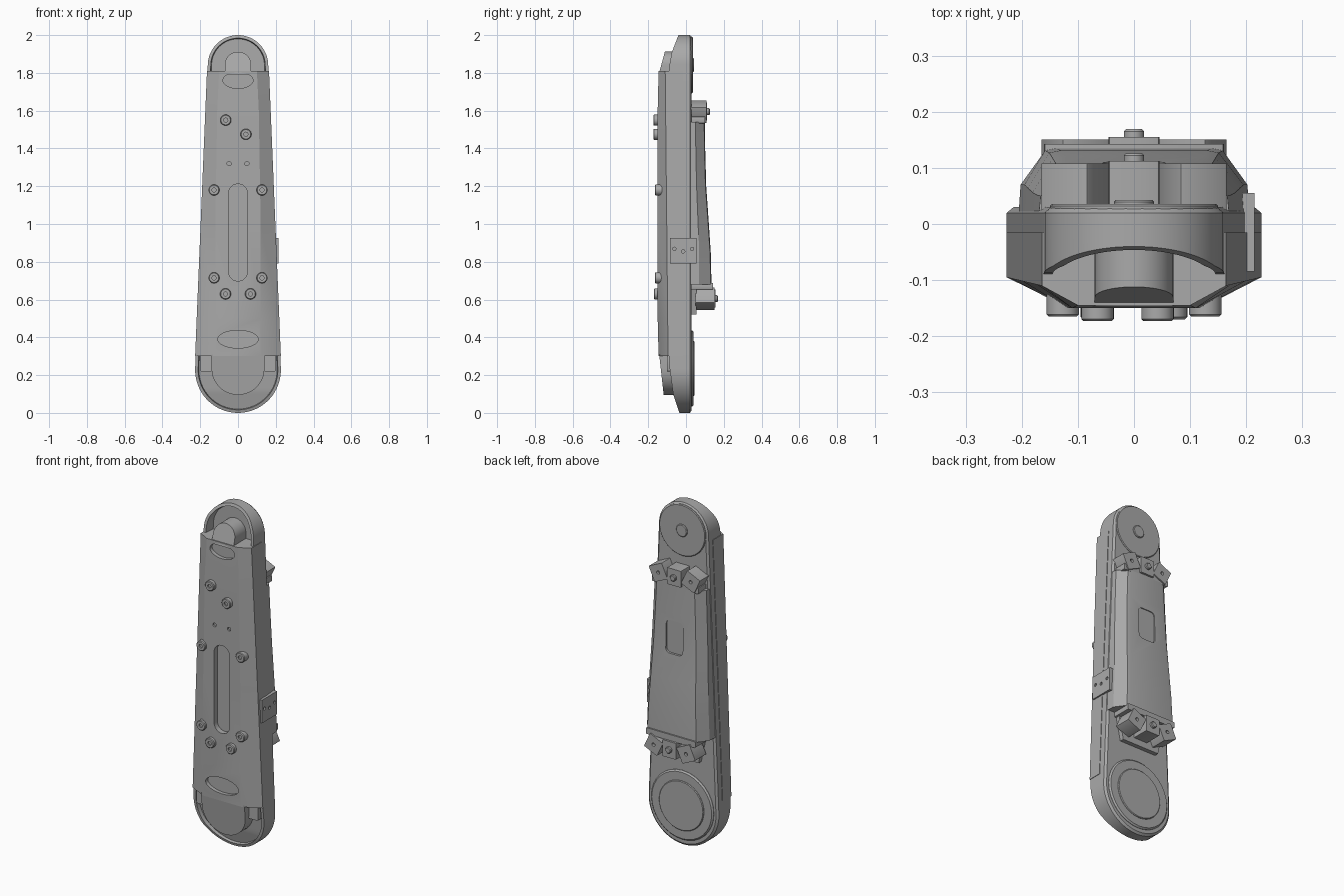
import bpy, bmesh, math
from mathutils import Vector, Matrix

cube = bpy.data.objects.get("Cube")
if cube:
    bpy.data.objects.remove(cube, do_unlink=True)

grey = bpy.data.materials.new("plain_grey")
grey.use_nodes = True
grey.diffuse_color = (0.4, 0.4, 0.4, 1)
grey.node_tree.nodes["Principled BSDF"].inputs["Base Color"].default_value = (0.4, 0.4, 0.4, 1)


def finish(name, bm):
    bmesh.ops.remove_doubles(bm, verts=bm.verts, dist=0.0002)
    bmesh.ops.recalc_face_normals(bm, faces=bm.faces)
    mesh = bpy.data.meshes.new(name)
    bm.to_mesh(mesh)
    bm.free()
    mesh.materials.append(grey)
    mesh.shade_smooth()
    mesh.set_sharp_from_angle(angle=math.radians(28))
    ob = bpy.data.objects.new(name, mesh)
    bpy.context.collection.objects.link(ob)
    return ob


def loft(name, rings):
    """Closed solid through equal-length rings of points."""
    bm = bmesh.new()
    vs = [[bm.verts.new(p) for p in r] for r in rings]
    n = len(vs[0])
    for a, b in zip(vs, vs[1:]):
        for i in range(n):
            j = (i + 1) % n
            bm.faces.new((a[i], a[j], b[j], b[i]))
    bm.faces.new(vs[0])
    bm.faces.new(vs[-1])
    return finish(name, bm)


def lerp_table(table, z):
    for (z0, v0), (z1, v1) in zip(table, table[1:]):
        if z <= z1:
            t = max(0, (z - z0) / (z1 - z0))
            return v0 + (v1 - v0) * t
    return table[-1][1]


def oval(x, z, rx, rz, n=32):
    return [(x + rx * math.cos(k * math.tau / n), z + rz * math.sin(k * math.tau / n)) for k in range(n)]


def rounded(x, z, hx, hz, r, n=6):
    pts = []
    for q, (sx, sz) in enumerate(((1, 1), (-1, 1), (-1, -1), (1, -1))):
        for k in range(n + 1):
            a = (q + k / n) * math.pi / 2
            pts.append((x + sx * (hx - r) + r * math.cos(a), z + sz * (hz - r) + r * math.sin(a)))
    return pts


def prism(name, outline, y0, y1):
    return loft(name, [[(x, y, z) for x, z in outline] for y in (y0, y1)])


def disc(name, x, z, r, y0, y1, bevel=0.004):
    """Round disc from y0 outward to y1 with a chamfered outer edge."""
    s = math.copysign(bevel, y1 - y0)
    layers = ((r, y0), (r, y1 - s), (r - bevel, y1))
    return loft(name, [[(px, y, pz) for px, pz in oval(x, z, q, q)] for q, y in layers])


def cut(target, cutters):
    for c in cutters:
        c.hide_render = True
        m = target.modifiers.new("cut", "BOOLEAN")
        m.operation, m.solver, m.object = "DIFFERENCE", "EXACT", c
    dg = bpy.context.evaluated_depsgraph_get()
    mesh = bpy.data.meshes.new_from_object(target.evaluated_get(dg))
    target.modifiers.clear()
    target.data = mesh
    mesh.set_sharp_from_angle(angle=math.radians(28))
    for c in cutters:
        bpy.data.objects.remove(c, do_unlink=True)


# Tapered capsule outline, right half from bottom to top
R, r = 0.227, 0.16
ZB, ZT = R, 2 - r
TILT = math.asin((R - r) / (ZT - ZB))


def half_outline(inset, n=16, m=12):
    pts = []
    for k in range(n + 1):
        a = -math.pi / 2 + (math.pi / 2 + TILT) * k / n
        pts.append(((R - inset) * math.cos(a), ZB + (R - inset) * math.sin(a)))
    up = []
    for k in range(n + 1):
        a = TILT + (math.pi / 2 - TILT) * k / n
        up.append(((r - inset) * math.cos(a), ZT + (r - inset) * math.sin(a)))
    p, q = Vector(pts[-1]), Vector(up[0])
    return pts + [tuple(p.lerp(q, k / m)) for k in range(1, m)] + up


def width(z):
    return R + (r - R) * (z - ZB) / (ZT - ZB)


# Main body: tapered capsule with a raised rim around the front
rim = [(0, -0.035), (0.1, -0.068), (0.3, -0.095), (1.8, -0.095), (1.91, -0.075), (2, -0.04)]
floor = [(0, -0.02), (0.12, -0.05), (0.3, -0.07), (1.6, -0.03), (2, -0.025)]
layers = [(0.012, lambda z: 0.03), (0, lambda z: 0.02), (0, lambda z: lerp_table(rim, z)),
          (0.016, lambda z: lerp_table(rim, z)), (0.02, lambda z: lerp_table(floor, z))]
bm = bmesh.new()
sides = []
for inset, fy in layers:
    half = half_outline(inset)
    sides.append([[bm.verts.new((s * x, fy(z), z)) for x, z in half] for s in (1, -1)])
for a, b in zip(sides, sides[1:]):
    for u, v in zip(a, b):
        for i in range(len(u) - 1):
            bm.faces.new((u[i], u[i + 1], v[i + 1], v[i]))
for right, left in (sides[0], sides[-1]):
    for i in range(len(right) - 1):
        bm.faces.new((right[i], right[i + 1], left[i + 1], left[i]))
finish("main_body", bm)

# Front cover with chamfered sides
rings = []
for z, chamfer_y, flat, front in ((0.3, -0.095, 0.125, -0.145), (0.5, -0.097, 0.12, -0.15), (1.0, -0.102, 0.12, -0.15),
                                  (1.6, -0.108, 0.11, -0.15), (1.81, -0.11, 0.1, -0.145)):
    w = width(z) + 0.003
    half = [(w, -0.015), (w, chamfer_y), (flat, front)]
    rings.append([(x, y, z) for x, y in half] + [(-x, y, z) for x, y in reversed(half)])
cover = loft("front_cover", rings)
cutters = [prism("slot_cutter", rounded(0, 0.955, 0.05, 0.257, 0.05), -0.2, -0.12),
           prism("lower_oval_cutter", oval(0, 0.39, 0.107, 0.047), -0.2, -0.125),
           prism("upper_oval_cutter", oval(0, 1.76, 0.08, 0.042), -0.2, -0.125)]
cutters += [prism("dimple_cutter", oval(x, 1.32, 0.011, 0.011, 16), -0.2, -0.14) for x in (-0.047, 0.047)]
cut(cover, cutters)


# Joint hubs with slanted fronts, growing out of each end of the cover
def hub(name, zc, rad, z_end, y_end, y_tip, up):
    outline = [(rad, z_end)] + [(rad * math.cos(k * math.pi / 20), zc + up * rad * math.sin(k * math.pi / 20))
                                for k in range(21)] + [(-rad, z_end)]
    tip = zc + up * rad
    front = [(x, y_end + (y_tip - y_end) * (z - z_end) / (tip - z_end), z) for x, z in outline]
    loft(name, [[(x, 0, z) for x, z in outline], front])


hub("lower_hub", 0.235, 0.14, 0.31, -0.142, -0.118, -1)
hub("upper_hub", 1.842, 0.07, 1.79, -0.145, -0.112, 1)
for s in (1, -1):
    prism("cover_foot", rounded(s * 0.168, 0.265, 0.03, 0.045, 0.004, 2), -0.02, -0.1)

# Front screws: collar with a hollow head
for x, z, y in ((-0.065, 1.55, -0.173), (0.042, 1.475, -0.173), (-0.127, 1.18, -0.165), (0.127, 1.18, -0.165),
                (-0.127, 0.715, -0.165), (0.127, 0.715, -0.165), (-0.066, 0.63, -0.17), (0.066, 0.63, -0.17)):
    screw = disc("front_screw", x, z, 0.029, -0.11, y)
    cut(screw, [prism("socket_cutter", oval(x, z, 0.011, 0.011, 16), y - 0.02, y + 0.008)])

# Round joint caps on the back
disc("lower_back_cap", 0, 0.235, 0.202, 0.02, 0.04, 0.008)
disc("lower_back_cap_centre", 0, 0.235, 0.145, 0.03, 0.046)
disc("upper_back_cap", 0, 1.842, 0.15, 0.02, 0.036)
disc("upper_back_cap_centre", 0, 1.842, 0.036, 0.03, 0.043)

# Bowed back panel with a shallow window
rings = []
for z, edge_y, top_y in ((0.68, 0.07, 0.135), (0.85, 0.07, 0.131), (1.0, 0.064, 0.121),
                         (1.2, 0.056, 0.107), (1.38, 0.052, 0.102), (1.54, 0.05, 0.1)):
    w = width(z)
    half = [(w - 0.002, 0.01), (w - 0.006, edge_y), (w - 0.05, top_y - 0.004), (w - 0.07, top_y)]
    rings.append([(x, y, z) for x, y in half] + [(-x, y, z) for x, y in reversed(half)])
panel = loft("back_panel", rings)
cut(panel, [prism("window_cutter", rounded(0, 1.24, 0.055, 0.095, 0.025), 0.098, 0.2)])


# Clip brackets holding the panel: base bar, middle block and two splayed blocks
def bracket(name, zc, y0, y1, lean, bar_z, bar_x):
    prism(name + "_bar", rounded(0, bar_z, bar_x, 0.018, 0.005, 2), 0.01, y1 - 0.012)
    prism(name + "_middle", rounded(0, zc, 0.045, 0.048, 0.004, 2), 0.01, y1)
    disc(name + "_middle_stud", 0, zc, 0.018, y0, y1 + 0.014)
    for s in (1, -1):
        a = -s * lean * math.radians(25)
        turn = Matrix.Rotation(a, 2)
        pts = [turn @ Vector(p) + Vector((s * 0.105, zc)) for p in rounded(0, 0, 0.046, 0.046, 0.004, 2)]
        block = loft(name + "_side", [[(p.x, y, p.y) for p in pts] for y in (y0, y1 - 0.004)])
        cut(block, [prism("hole_cutter", oval(s * 0.105, zc, 0.01, 0.01, 16), y1 - 0.02, y1 + 0.05)])


bracket("upper_bracket", 1.595, 0.015, 0.112, 1, 1.55, 0.15)
bracket("lower_bracket", 0.605, 0.05, 0.155, -1, 0.67, 0.16)
prism("lower_bracket_base", [(0.15, 0.66), (0.12, 0.52), (-0.12, 0.52), (-0.15, 0.66)], 0.01, 0.055)

# Side plate with three holes
plate_z = (0.79, 0.925)
plate = loft("side_plate", [[(x, y, z) for y, z in ((-0.085, plate_z[0]), (0.055, plate_z[0]),
                                                    (0.055, plate_z[1]), (-0.085, plate_z[1]))]
                            for x in (0.19, 0.215)])
holes = []
for y, z in ((-0.062, 0.868), (-0.015, 0.855), (0.032, 0.868)):
    ring = oval(y, z, 0.009, 0.009, 16)
    holes.append(loft("plate_hole_cutter", [[(x, a, b) for a, b in ring] for x in (0.207, 0.25)]))
cut(plate, holes)
